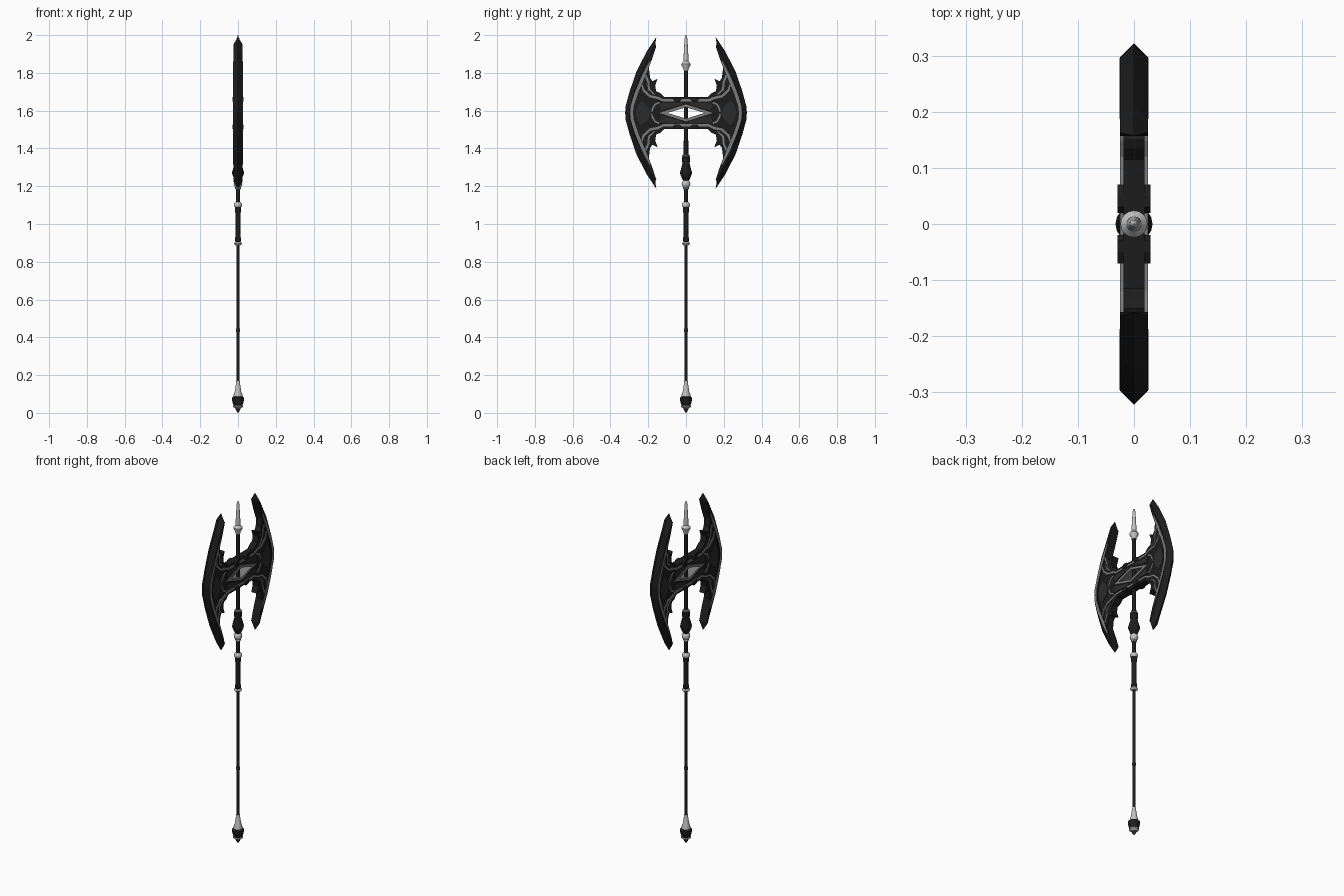
import bpy, bmesh, math
from mathutils import Vector

if "Cube" in bpy.data.objects:
    bpy.data.objects.remove(bpy.data.objects["Cube"])

ZC = 1.588  # height of the axe head centre


def material(name, v):
    m = bpy.data.materials.new(name)
    m.diffuse_color = (v, v, v, 1)
    m.use_nodes = True
    m.node_tree.nodes["Principled BSDF"].inputs["Base Color"].default_value = m.diffuse_color
    return m


BLACK = material("black_steel", 0.012)
CHARCOAL = material("charcoal_panel", 0.024)
GREY = material("grey_trim", 0.20)
SILVER = material("silver", 0.55)


def make_object(name, bm, mat, mirror=False):
    bmesh.ops.recalc_face_normals(bm, faces=bm.faces)
    if mirror:  # drop the faces lying on the mirror planes
        seam = [f for f in bm.faces if any(all(abs(v.co[a]) < 1e-5 for v in f.verts) for a in (1, 2))]
        bmesh.ops.delete(bm, geom=seam, context='FACES')
    me = bpy.data.meshes.new(name)
    bm.to_mesh(me)
    bm.free()
    me.materials.append(mat)
    ob = bpy.data.objects.new(name, me)
    bpy.context.collection.objects.link(ob)
    if mirror:
        ob.location.z = ZC
        mod = ob.modifiers.new("mirror", 'MIRROR')
        mod.use_axis = (False, True, True)
        mod.merge_threshold = 0.0005
    return ob


def prism(name, pts, half, mat):
    """Quarter outline (y, z from head centre), thickened in x and mirrored."""
    bm = bmesh.new()
    f = bm.faces.new([bm.verts.new((-half, y, z)) for y, z in pts])
    ext = bmesh.ops.extrude_face_region(bm, geom=[f], use_keep_orig=True)
    for v in ext["geom"]:
        if isinstance(v, bmesh.types.BMVert):
            v.co.x = half
    return make_object(name, bm, mat, True)


def ribbon(name, path, width, half, mat):
    """Raised band following a path, tapering at its last point."""
    p = [Vector(q) for q in path]
    left, right = [], []
    for i, q in enumerate(p):
        d = (p[min(i + 1, len(p) - 1)] - p[max(i - 1, 0)]).normalized()
        n = Vector((-d.y, d.x)) * width / 2 * (0.4 if i == len(p) - 1 else 1)
        for side, s in ((left, 1), (right, -1)):
            e = q + n * s
            side.append((max(e.x, 0), max(e.y, 0)))
    return prism(name, left + right[::-1], half, mat)


def lathe(name, prof, mat, segs=16):
    bm = bmesh.new()
    rings = [[bm.verts.new((r * math.cos(2 * math.pi * k / segs), r * math.sin(2 * math.pi * k / segs), z))
              for k in range(segs)] for r, z in prof]
    for a, b in zip(rings, rings[1:]):
        for k in range(segs):
            j = (k + 1) % segs
            bm.faces.new((a[k], a[j], b[j], b[k]))
    bm.faces.new(rings[0][::-1])
    bm.faces.new(rings[-1])
    ob = make_object(name, bm, mat)
    bpy.context.view_layer.objects.active = ob
    ob.select_set(True)
    bpy.ops.object.shade_smooth_by_angle(angle=math.radians(35))
    ob.select_set(False)


# crescent blades: bevelled outer edge, blunt inner edge
T = 0.025
stations = [((.322, 0), (.297, 0), (.275, 0)),
            ((.320, .035), (.295, .035), (.273, .033)),
            ((.298, .115), (.274, .11), (.252, .105)),
            ((.262, .22), (.238, .21), (.212, .20)),
            ((.208, .325), (.188, .31), (.176, .295)),
            ((.157, .402), (.163, .362), (.157, .355))]
bm = bmesh.new()
rings = [[bm.verts.new(c) for c in ((0, *o), (T, *r), (T, *i), (-T, *i), (-T, *r))] for o, r, i in stations]
for a, b in zip(rings, rings[1:]):
    for k in range(5):
        j = (k + 1) % 5
        bm.faces.new((a[k], a[j], b[j], b[k]))
bm.faces.new(rings[-1])
make_object("crescent_blades", bm, BLACK, True)

# head plate with barbs and a diamond window
prism("head_plate", [(0, .032), (.098, 0), (.285, 0), (.283, .033), (.262, .107), (.222, .205), (.183, .29),
                     (.197, .24), (.19, .185), (.178, .168), (.15, .182), (.163, .145), (.158, .115),
                     (.135, .105), (.115, .085), (0, .085)], .019, BLACK)
prism("side_panel", [(.185, 0), (.205, .04), (.235, .065), (.255, .045), (.268, 0)], .022, CHARCOAL)
prism("bar_panel", [(.02, .045), (.13, .016), (.14, .05), (.02, .056)], .022, CHARCOAL)

# grey trim
prism("window_frame", [(0, .045), (0, .03), (.098, 0), (.142, 0)], .024, GREY)
ribbon("blade_trim", [(.288, 0), (.286, .035), (.262, .107), (.225, .195), (.19, .272)], .016, .0262, GREY)
ribbon("bar_trim", [(0, .066), (.12, .066), (.15, .08), (.19, .088), (.225, .12), (.235, .155)], .013, .025, GREY)
ribbon("barb_trim", [(.215, .2), (.2, .165), (.196, .125), (.165, .095)], .011, .024, GREY)
ribbon("hook_trim", [(.142, .055), (.165, .045), (.178, .02), (.18, .004)], .009, .023, GREY)
prism("bar_ridge", [(.02, .074), (.035, .06), (.06, .06), (.07, .074), (.05, .085), (.03, .085)], .029, BLACK)

# shaft
lathe("lower_shaft", [(.008, .14), (.0085, .42), (.009, .90)], BLACK)
lathe("shaft_ring", [(.009, .428), (.0115, .432), (.0115, .442), (.009, .446)], CHARCOAL)
lathe("grip", [(.012, .90), (.016, .91), (.0145, .93), (.0145, 1.06), (.017, 1.075), (.017, 1.09)], BLACK)
lathe("neck", [(.011, 1.10), (.011, 1.22), (.012, 1.36), (.0115, 1.83)], BLACK)
lathe("neck_bulb", [(.012, 1.228), (.018, 1.233), (.031, 1.265), (.031, 1.275), (.019, 1.32),
                    (.022, 1.335), (.022, 1.352), (.013, 1.362)], BLACK)

# silver collars
for name, z, r, h in (("grip_lower_collar", .897, .021, .010), ("grip_upper_collar", 1.10, .022, .016),
                      ("neck_collar", 1.212, .023, .020)):
    lathe(name, [(r * .55, z - h), (r * .9, z - h * .5), (r, z), (r * .9, z + h * .5), (r * .55, z + h)], SILVER)
lathe("bulb_collar", [(.015, 1.352), (.02, 1.357), (.02, 1.362), (.013, 1.368)], GREY)
lathe("neck_lower_ring", [(.012, 1.182), (.016, 1.187), (.013, 1.198)], SILVER)

# top spike
lathe("spike", [(.013, 1.812), (.015, 1.825), (.023, 1.838), (.024, 1.848), (.013, 1.862), (.0135, 1.87),
                (.011, 1.92), (.0075, 1.98), (.005, 1.995), (.001, 2.0)], SILVER)

# pommel
lathe("pommel_cone", [(.024, .082), (.024, .092), (.017, .115), (.011, .155), (.0095, .168)], SILVER)
lathe("pommel_bulb", [(.02, .034), (.026, .045), (.033, .072), (.033, .08), (.022, .088)], BLACK)
lathe("pommel_flare", [(.012, .022), (.026, .032), (.027, .037), (.018, .042)], SILVER)
lathe("pommel_tip", [(.001, 0), (.007, .008), (.015, .024)], CHARCOAL)
